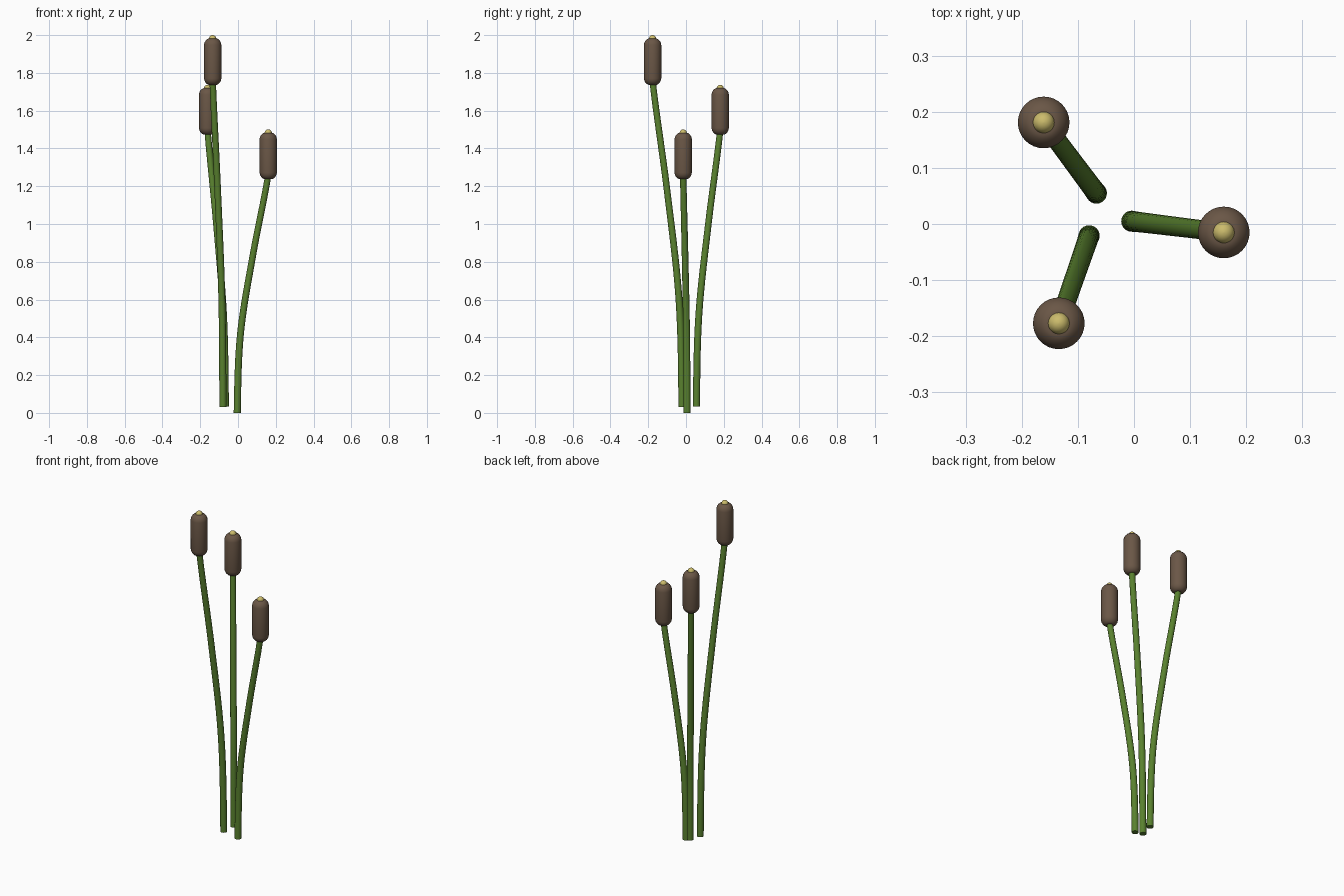
import bpy, bmesh, math
from mathutils import Vector

if "Cube" in bpy.data.objects:
    bpy.data.objects.remove(bpy.data.objects["Cube"])


def material(name, rgb):
    m = bpy.data.materials.new(name)
    m.diffuse_color = (*rgb, 1)
    m.use_nodes = True
    m.node_tree.nodes["Principled BSDF"].inputs["Base Color"].default_value = m.diffuse_color
    return m


green = material("stem green", (0.10, 0.22, 0.028))
brown = material("seed head brown", (0.145, 0.095, 0.062))
straw = material("tip straw", (0.60, 0.50, 0.15))


def tube(name, rings, mat, sides=24):
    """Skin a stack of horizontal rings (x, y, z, radius) and cap both ends."""
    bm = bmesh.new()
    loops = []
    for x, y, z, r in rings:
        loops.append([bm.verts.new((x + r * math.cos(2 * math.pi * i / sides),
                                    y + r * math.sin(2 * math.pi * i / sides), z))
                      for i in range(sides)])
    for a, b in zip(loops, loops[1:]):
        for i in range(sides):
            j = (i + 1) % sides
            bm.faces.new((a[i], a[j], b[j], b[i]))
    bm.faces.new(loops[0][::-1])
    bm.faces.new(loops[-1])
    me = bpy.data.meshes.new(name)
    bm.to_mesh(me)
    bm.free()
    me.materials.append(mat)
    ob = bpy.data.objects.new(name, me)
    bpy.context.collection.objects.link(ob)
    bpy.ops.object.select_all(action='DESELECT')
    ob.select_set(True)
    bpy.context.view_layer.objects.active = ob
    bpy.ops.object.shade_smooth_by_angle(angle=math.radians(40))


def lean(u):
    """Sideways drift along a stem: upright at the foot, leaning out above."""
    knots = [0, 0, 0.105, 0.51, 1, 1.35]
    s = min(int(u * 3), 2) + 1
    t = u * 3 - (s - 1)
    p0, p1, p2, p3 = [knots[max(s + k, 0)] for k in (-1, 0, 1, 2)] if s + 2 < 6 else knots[-4:]
    return 0.5 * (2 * p1 + (p2 - p0) * t + (2 * p0 - 5 * p1 + 4 * p2 - p3) * t * t
                  + (3 * p1 - p0 - 3 * p2 + p3) * t ** 3)


HEAD = 0.245     # height of a seed head
R = 0.046        # radius of a seed head
CAP = 0.034      # height of its rounded ends
# foot position, head position (z = underside of the head)
stalks = {
    "short": (Vector((-0.004, 0.005, 0.0)), Vector((0.160, -0.015, 1.238))),
    "middle": (Vector((-0.067, 0.055, 0.035)), Vector((-0.161, 0.181, 1.474))),
    "tall": (Vector((-0.080, -0.021, 0.03)), Vector((-0.134, -0.177, 1.737))),
}


# knots shifted so that segment s starts at knots[s]
def stem_rings(foot, top, n=24):
    out = []
    for i in range(n + 1):
        u = i / n
        w = lean(u)
        out.append((foot.x + (top.x - foot.x) * w, foot.y + (top.y - foot.y) * w,
                    foot.z + (top.z + 0.02 - foot.z) * u, 0.0188 - 0.002 * u))
    return out


for size, (foot, top) in stalks.items():
    tube(size + "_stem", stem_rings(foot, top), green)

    # seed head: cylinder with rounded ends
    end = [(0.0, 0.022), (0.004, 0.030), (0.012, 0.038), (0.022, 0.0435), (CAP, R)]
    profile = end + [(HEAD - h, r) for h, r in reversed(end)]
    tube(size + "_seed_head", [(top.x, top.y, top.z + h, r) for h, r in profile], brown, 32)

    # small domed tip
    z = top.z + HEAD - 0.002
    dome = [(top.x, top.y, z + 0.020 * math.sin(a), 0.019 * math.cos(a) + 0.0003)
            for a in [math.pi / 2 * k / 6 for k in range(7)]]
    tube(size + "_tip", dome, straw, 20)
